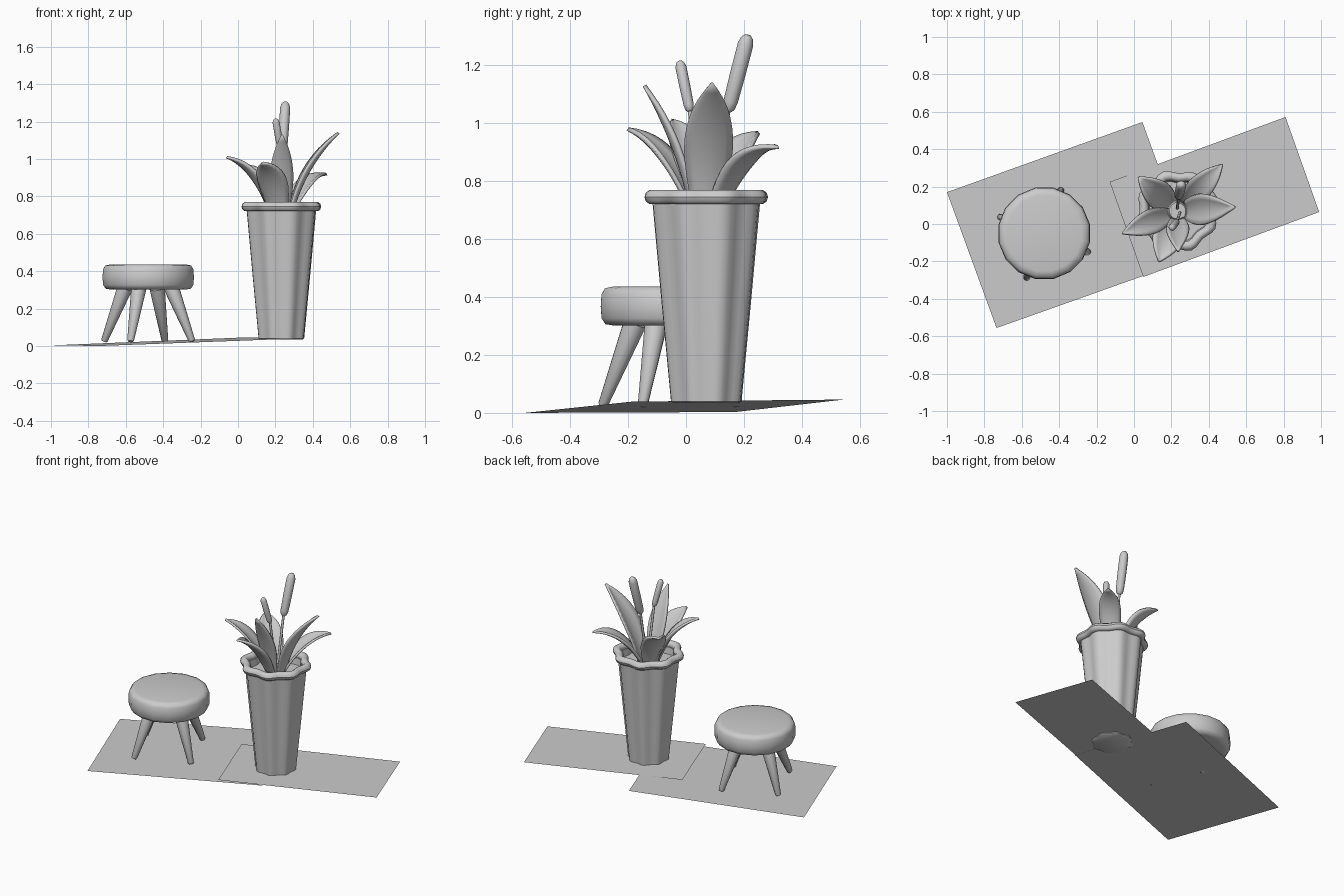
import bpy, bmesh, math
from mathutils import Vector

if "Cube" in bpy.data.objects:
    bpy.data.objects.remove(bpy.data.objects["Cube"])

grey = bpy.data.materials.new("light_grey")
grey.diffuse_color = (0.6, 0.6, 0.6, 1)
grey.use_nodes = True
grey.node_tree.nodes["Principled BSDF"].inputs["Base Color"].default_value = grey.diffuse_color


def make(name, verts, faces, smooth=40, recalc=True):
    me = bpy.data.meshes.new(name)
    me.from_pydata([tuple(v) for v in verts], [], faces)
    bm = bmesh.new()
    bm.from_mesh(me)
    if recalc:
        bmesh.ops.recalc_face_normals(bm, faces=bm.faces)
    bm.to_mesh(me)
    bm.free()
    me.materials.append(grey)
    ob = bpy.data.objects.new(name, me)
    bpy.context.collection.objects.link(ob)
    bpy.ops.object.select_all(action='DESELECT')
    ob.select_set(True)
    bpy.context.view_layer.objects.active = ob
    if smooth:
        bpy.ops.object.shade_smooth_by_angle(angle=math.radians(smooth))
    return ob


def loft(name, rings, smooth=40):
    """Skin closed rings of points and cap both ends."""
    n = len(rings[0])
    verts = [p for r in rings for p in r]
    faces = [(i * n + j, i * n + (j + 1) % n, (i + 1) * n + (j + 1) % n, (i + 1) * n + j)
             for i in range(len(rings) - 1) for j in range(n)]
    faces += [tuple(range(n))[::-1], tuple(range(len(verts) - n, len(verts)))]
    return make(name, verts, faces, smooth)


def lathe(name, cx, cy, profile, n, wave=0.0, turn=0.0, smooth=40):
    """Turn a (radius, z) profile; wave pulls the points between eight ribs inward."""
    rings = []
    for r, z in profile:
        ring = []
        for j in range(n):
            a = 2 * math.pi * j / n
            k = r * (1 - wave + wave * math.cos(8 * a))
            ring.append((cx + k * math.cos(a + turn), cy + k * math.sin(a + turn), z))
        rings.append(ring)
    return loft(name, rings, smooth)


def rod(name, a, b, stations, n=10):
    """Round rod from a to b; stations are (fraction, radius)."""
    a, b = Vector(a), Vector(b)
    d = (b - a).normalized()
    u = d.cross(Vector((0, 1, 0))).normalized()
    v = d.cross(u)
    return loft(name, [[a.lerp(b, t) + r * (math.cos(2 * math.pi * j / n) * u +
                        math.sin(2 * math.pi * j / n) * v) for j in range(n)]
                       for t, r in stations], 50)


# Floor: two thin sheets, the wide one slightly tilted
make("floor_wide", [(-1, .17, .003), (-.735, -.556, 0), (.31, -.185, .039), (.045, .545, .046)],
     [(0, 1, 2, 3)], 0, False)
make("floor_narrow", [(-.13, .225, .045), (.05, -.283, .045), (.99, .064, .045), (.81, .572, .045)],
     [(0, 1, 2, 3)], 0, False)

# Stool seat and splayed legs
SX, SY = -.48, -.05
lathe("stool_seat", SX, SY, [(.205, .302), (.232, .306), (.246, .326), (.249, .367), (.246, .41),
                             (.234, .43), (.205, .436)], 16, turn=.2, smooth=60)
for i, (x, y) in enumerate([(.09, .232), (-.236, .088), (.235, -.1), (-.095, -.238)]):
    rod("stool_leg_%d" % (i + 1), (SX + x, SY + y, .024), (SX + x * .53, SY + y * .53, .31),
        [(0, .013), (.02, .018), (1, .041)])

# Fluted pot, hollow at the top, and rolled rim
PX, PY, TURN = .232, .07, math.radians(20)
lathe("pot_body", PX, PY, [(.118, .034), (.128, .04), (.162, .38), (.196, .735), (.17, .735),
                           (.165, .69)], 48, .05, TURN)
rim = [(.197 + .027 * math.cos(a), .745 + .026 * math.sin(a))
       for a in [2 * math.pi * k / 10 for k in range(11)]]
lathe("pot_rim", PX, PY, rim, 48, .05, TURN, 60)
bm = bmesh.new()
me = bpy.data.objects["pot_rim"].data
bm.from_mesh(me)
bmesh.ops.delete(bm, geom=[f for f in bm.faces if len(f.verts) > 4], context='FACES_ONLY')
bmesh.ops.remove_doubles(bm, verts=bm.verts, dist=1e-5)
bmesh.ops.recalc_face_normals(bm, faces=bm.faces)
bm.to_mesh(me)
bm.free()


def leaf(name, tip, width, out, rise, cup=.3):
    """Arching pointed blade with a cupped cross-section."""
    tip = Vector(tip)
    flat = Vector((tip.x - PX, tip.y - PY, 0))
    d = flat.normalized()
    p0 = Vector((PX, PY, .69)) + d * .045
    p1 = Vector((PX, PY, .69 + (tip.z - .69) * rise)) + flat * out
    side = Vector((-d.y, d.x, 0))
    rows, cols = 12, 7
    verts, faces = [], []
    for i in range(rows + 1):
        t = i / rows
        p = p0 * (1 - t) ** 2 + p1 * 2 * t * (1 - t) + tip * t * t
        tan = ((p1 - p0) * (1 - t) + (tip - p1) * t).normalized()
        nor = side.cross(tan)
        nor = nor if nor.z > 0 else -nor
        w = width / 2 * (.55 + .45 * math.sin(math.pi * min(t / .5, 1) / 2)) \
            * max(1 - max(0, (t - .4) / .6) ** 2.2, .03)
        for j in range(cols):
            s = 2 * j / (cols - 1) - 1
            verts.append(p + side * s * w + nor * w * cup * (s * s - .4))
    for i in range(rows):
        for j in range(cols - 1):
            k = i * cols + j
            faces.append((k, k + 1, k + cols + 1, k + cols))
    ob = make(name, verts, faces, 60)
    m = ob.modifiers.new("thickness", 'SOLIDIFY')
    m.thickness, m.offset = .014, 0


for i, args in enumerate([
        ((-.06, -.05, 1.01), .13, .45, .85),
        ((.537, .09, 1.14), .165, .35, .62),
        ((.473, .318, .918), .13, .50, 1.05),
        ((.025, .25, .967), .15, .45, .90),
        ((.135, -.20, .98), .165, .50, .85),
        ((.236, -.143, 1.13), .12, .40, .55)]):
    leaf("plant_leaf_%d" % (i + 1), *args)

# Two reed heads on slim stems
for name, base, low, top, r in [
        ("tall_reed", (.232, .085, .69), (.238, .145, 1.04), (.254, .214, 1.305), .027),
        ("short_reed", (.245, .06, .69), (.23, .014, 1.04), (.2, -.022, 1.215), .019)]:
    rod(name + "_stem", base, low, [(0, .008), (1.02, .008)], 8)
    rod(name + "_head", low, top, [(0, r * .4), (.04, r * .75), (.13, r * .92), (.5, r), (.88, r),
                                   (.96, r * .75), (1, r * .35)], 12)
